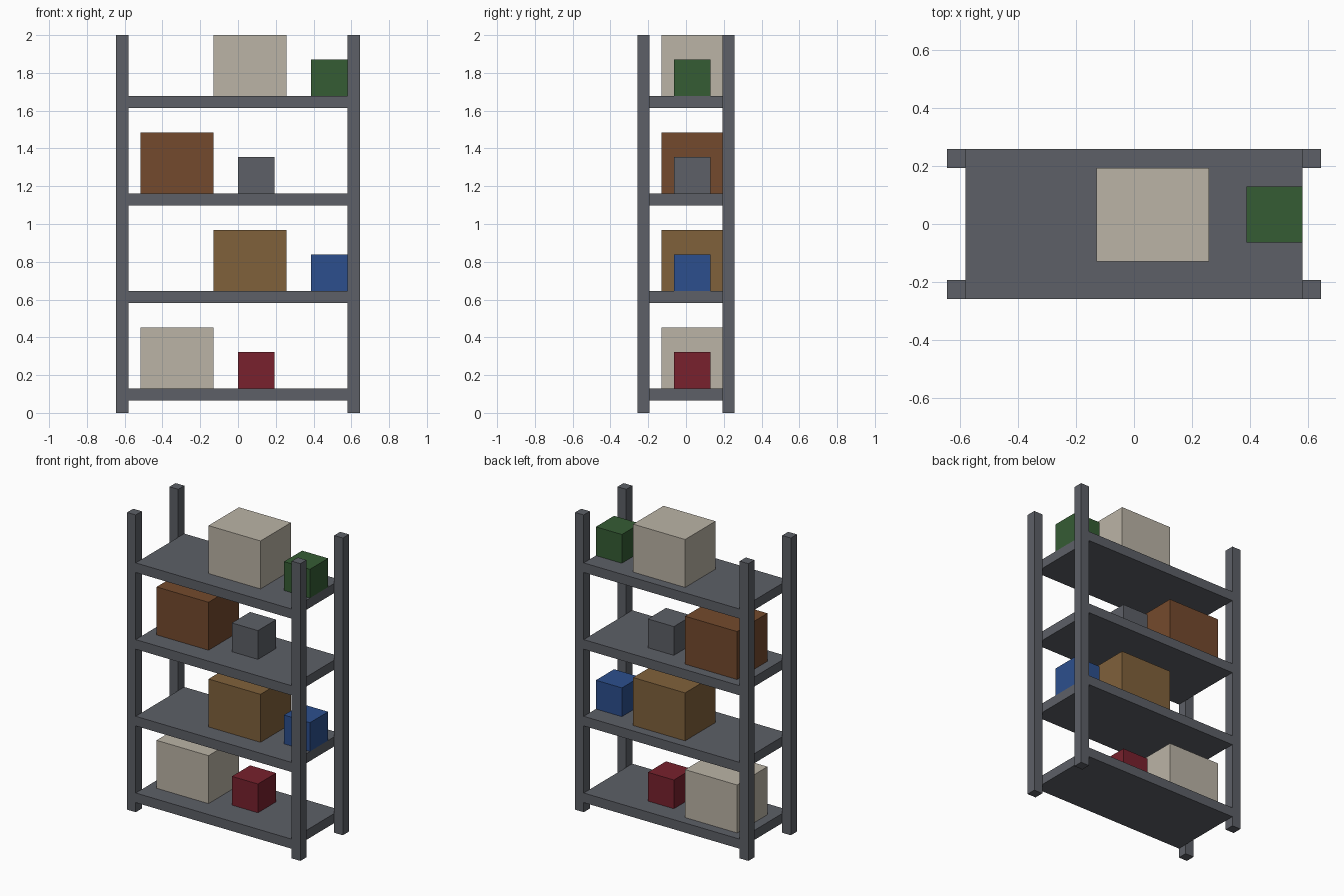
import bpy

if "Cube" in bpy.data.objects:
    bpy.data.objects.remove(bpy.data.objects["Cube"])

U = 2 / 31  # one module: post and shelf thickness


def linear(c):
    c /= 255
    return c / 12.92 if c <= 0.04045 else ((c + 0.055) / 1.055) ** 2.4


def material(name, rgb):
    m = bpy.data.materials.new(name)
    m.diffuse_color = [linear(c) for c in rgb] + [1]
    m.use_nodes = True
    m.node_tree.nodes["Principled BSDF"].inputs["Base Color"].default_value = m.diffuse_color
    return m


steel = material("steel grey", (93, 96, 103))
cream = material("cream", (187, 180, 166))
tan = material("tan", (128, 97, 59))
brown = material("brown", (116, 74, 45))
red = material("red", (120, 33, 45))
blue = material("blue", (44, 79, 141))
green = material("green", (53, 92, 52))


def box(name, low, size, mat):
    """Box from its lowest corner and size, both in modules."""
    bpy.ops.mesh.primitive_cube_add(
        size=1, location=[(a + s / 2) * U for a, s in zip(low, size)])
    ob = bpy.context.object
    ob.name = name
    ob.scale = [s * U for s in size]
    bpy.ops.object.transform_apply(location=False, rotation=False, scale=True)
    ob.data.materials.append(mat)


# Corner posts
for x in (-10, 9):
    for y in (-4, 3):
        box("post", (x, y, 0), (1, 1, 31), steel)

# Shelves, each with one large and one small box, alternating sideways
loads = [(cream, red), (tan, blue), (brown, steel), (cream, green)]
for i, (large, small) in enumerate(loads):
    z = 1 + 8 * i
    shift = 6 * (i % 2)
    box("shelf", (-9, -4, z), (18, 8, 1), steel)
    box("large_box", (-8 + shift, -2, z + 1), (6, 5, 5), large)
    box("small_box", (shift, -1, z + 1), (3, 3, 3), small)
